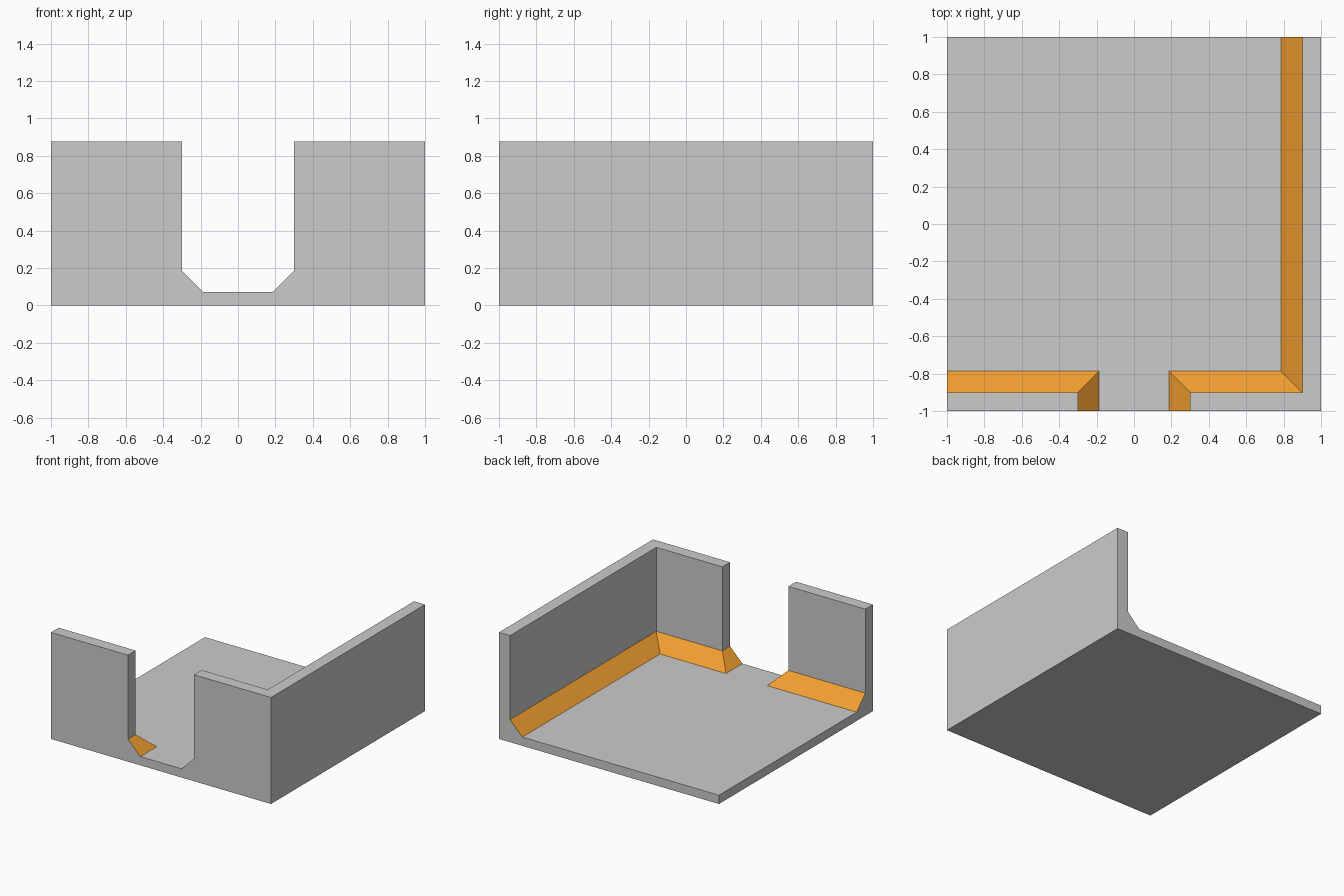
import bpy, bmesh, math

if "Cube" in bpy.data.objects:
    bpy.data.objects.remove(bpy.data.objects["Cube"])

FLOOR, SKIRT, TOP = 0.072, 0.185, 0.875   # heights
WALL, DOOR, C = 0.9, 0.3, 0.113           # inner wall plane, half doorway, chamfer
INNER, GAP = WALL - C, DOOR - C

bm = bmesh.new()

def ring(points, z):
    return [bm.verts.new((x, y, z)) for x, y in points]

def bridge(lower, upper):
    n = len(lower)
    for i in range(n):
        j = (i + 1) % n
        bm.faces.new((lower[i], lower[j], upper[j], upper[i]))

def wall(door, side, inner):
    """Wall rising from a wide chamfered foot; the two outlines share a layout."""
    foot, body = door
    a, b, c = ring(foot, FLOOR), ring(body, SKIRT), ring(body, TOP)
    bridge(a, b)
    bridge(b, c)
    bm.faces.new(c)

def left_outline(g, w):
    return [(-1, -1), (-g, -1), (-g, -w), (-1, -w)]

def right_outline(g, w):
    return [(g, -1), (1, -1), (1, 1), (w, 1), (w, -w), (g, -w)]

# Walls: short piece left of the doorway, L-shaped piece right of it
for outline in (left_outline, right_outline):
    wall((outline(GAP, INNER), outline(DOOR, WALL)), None, None)

# Floor slab: visible top, outer sides and underside
bm.faces.new(ring([(-GAP, -1), (GAP, -1), (GAP, -INNER), (INNER, -INNER),
                   (INNER, 1), (-1, 1), (-1, -INNER), (-GAP, -INNER)], FLOOR))
rim = [(-1, -1), (-GAP, -1), (GAP, -1), (1, -1), (1, 1), (INNER, 1), (-1, 1), (-1, -INNER)]
base = ring(rim, 0)
bridge(base, ring(rim, FLOOR))
bm.faces.new(base[::-1])

# Weld into one solid and merge coplanar faces
bmesh.ops.remove_doubles(bm, verts=bm.verts[:], dist=1e-4)
bmesh.ops.dissolve_limit(bm, angle_limit=math.radians(1), verts=bm.verts[:], edges=bm.edges[:])
bmesh.ops.recalc_face_normals(bm, faces=bm.faces[:])

# Orange on the sloping chamfers, grey elsewhere
for f in bm.faces:
    f.material_index = 1 if 0.1 < f.normal.z < 0.9 else 0

mesh = bpy.data.meshes.new("room_corner_with_doorway")
bm.to_mesh(mesh)
bm.free()
for name, color in (("grey", (0.8, 0.8, 0.8, 1)), ("orange", (0.9, 0.35, 0.03, 1))):
    mat = bpy.data.materials.new(name)
    mat.diffuse_color = color
    mat.use_nodes = True
    mat.node_tree.nodes["Principled BSDF"].inputs["Base Color"].default_value = mat.diffuse_color
    mesh.materials.append(mat)
bpy.context.collection.objects.link(bpy.data.objects.new("room_corner_with_doorway", mesh))
